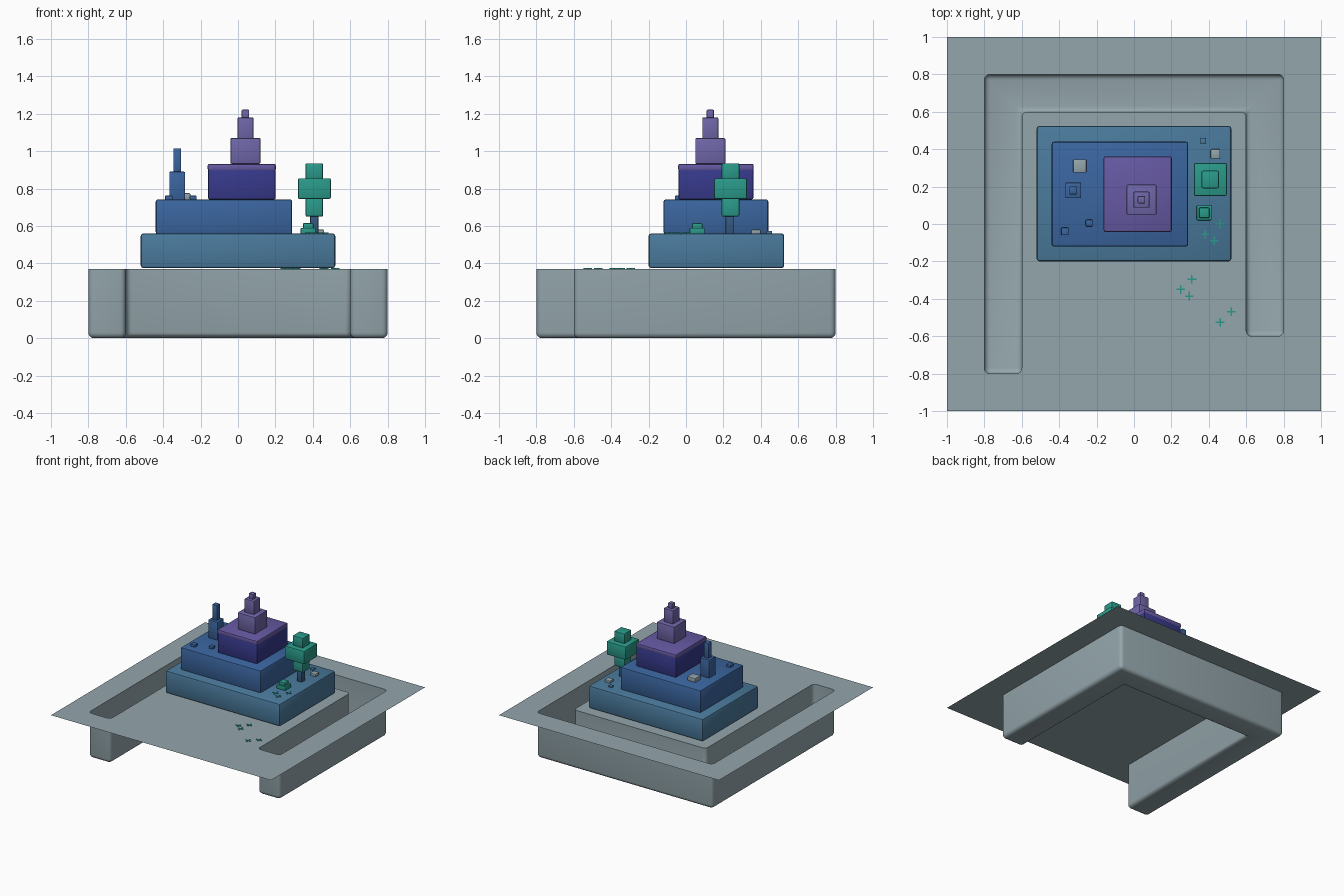
import bpy, bmesh
from mathutils import Vector

if "Cube" in bpy.data.objects:
    bpy.data.objects.remove(bpy.data.objects["Cube"])

def lin(h):
    out = []
    for i in (0, 2, 4):
        c = int(h[i:i + 2], 16) / 255
        out.append(c / 12.92 if c <= 0.04045 else ((c + 0.055) / 1.055) ** 2.4)
    return (*out, 1)

def mat(name, h):
    m = bpy.data.materials.new(name)
    m.diffuse_color = lin(h)
    m.use_nodes = True
    m.node_tree.nodes["Principled BSDF"].inputs["Base Color"].default_value = m.diffuse_color
    return m

GREY = mat("stone grey", "94A6AC")
TEALBLUE = mat("slate blue", "4A7A9C")
BLUE = mat("deep blue", "3A659F")
INDIGO = mat("dark indigo", "37398C")
PURPLE = mat("purple", "6659A3")
LAV = mat("lavender", "6F66A8")
GREEN = mat("teal green", "2A9A8A")
TRUNK = mat("trunk blue", "35597F")

def finish(name, bm, *mats):
    me = bpy.data.meshes.new(name)
    bm.to_mesh(me)
    bm.free()
    ob = bpy.data.objects.new(name, me)
    bpy.context.collection.objects.link(ob)
    for m in mats:
        me.materials.append(m)
    return ob

def smooth(ob, deg=40):
    bpy.ops.object.select_all(action='DESELECT')
    ob.select_set(True)
    bpy.context.view_layer.objects.active = ob
    bpy.ops.object.shade_smooth_by_angle(angle=deg * 3.14159 / 180)

def block(name, x0, x1, y0, y1, z0, z1, m, bev=0.008):
    bm = bmesh.new()
    bmesh.ops.create_cube(bm, size=1)
    for v in bm.verts:
        v.co = Vector(((x0 + x1) / 2 + v.co.x * (x1 - x0),
                       (y0 + y1) / 2 + v.co.y * (y1 - y0),
                       (z0 + z1) / 2 + v.co.z * (z1 - z0)))
    bmesh.ops.bevel(bm, geom=bm.edges[:], offset=bev, segments=2,
                    profile=0.5, affect='EDGES')
    ob = finish(name, bm, m)
    smooth(ob)
    return ob

def cube_at(name, x, y, s, z0, z1, m, bev=0.005):
    return block(name, x - s / 2, x + s / 2, y - s / 2, y + s / 2, z0, z1, m, bev)

# Ground sheet with a U-shaped trench sunk into it
TOP = 0.37
xs = ys = [-1, -0.8, -0.6, 0.6, 0.8, 1]

def trench(i, j):
    return (i == 1 and 1 <= j <= 3) or (j == 3 and 1 <= i <= 3) or (i == 3 and 2 <= j <= 3)

bm = bmesh.new()

def quad(*pts):
    bm.faces.new([bm.verts.new(p) for p in pts])

for i in range(5):
    for j in range(5):
        z = 0 if trench(i, j) else TOP
        a, b, c, d = xs[i], xs[i + 1], ys[j], ys[j + 1]
        quad((a, c, z), (b, c, z), (b, d, z), (a, d, z))
        if i < 4 and trench(i, j) != trench(i + 1, j):
            quad((b, c, 0), (b, d, 0), (b, d, TOP), (b, c, TOP))
        if j < 4 and trench(i, j) != trench(i, j + 1):
            quad((a, d, 0), (b, d, 0), (b, d, TOP), (a, d, TOP))
bmesh.ops.remove_doubles(bm, verts=bm.verts[:], dist=1e-4)
bmesh.ops.recalc_face_normals(bm, faces=bm.faces[:])
flat = [f for f in bm.faces if abs(f.normal.z) > 0.9]
if flat[0].normal.z < 0:
    bmesh.ops.reverse_faces(bm, faces=bm.faces[:])
bmesh.ops.dissolve_limit(bm, angle_limit=0.01, verts=bm.verts[:], edges=bm.edges[:])
edges = [e for e in bm.edges if len(e.link_faces) == 2
         and e.calc_face_angle(0) > 1 and min(v.co.z for v in e.verts) < 0.01]
bmesh.ops.bevel(bm, geom=edges, offset=0.03, segments=4, profile=0.5, affect='EDGES')
bmesh.ops.triangulate(bm, faces=[f for f in bm.faces if len(f.verts) > 4])
smooth(finish("ground_with_trench", bm, GREY))

# Stepped terraces
block("lower_terrace", -0.52, 0.52, -0.2, 0.525, 0.375, 0.56, TEALBLUE, 0.014)
block("middle_terrace", -0.44, 0.29, -0.12, 0.44, 0.555, 0.742, BLUE, 0.012)
upper = block("upper_terrace", -0.16, 0.2, -0.04, 0.36, 0.742, 0.905, INDIGO, 0.008)
block("upper_terrace_cap", -0.162, 0.202, -0.042, 0.362, 0.895, 0.932, PURPLE, 0.01)

# Stacked central tower
for n, s, z0, z1 in (("base", 0.16, 0.932, 1.07), ("middle", 0.086, 1.065, 1.18),
                     ("tip", 0.04, 1.175, 1.222)):
    cube_at("tower_" + n, 0.04, 0.13, s, z0, z1, LAV, 0.006)

# Small side tower
cube_at("side_tower_base", -0.325, 0.18, 0.084, 0.74, 0.89, BLUE)
cube_at("side_tower_top", -0.325, 0.18, 0.042, 0.885, 1.015, BLUE)

# Tree
cube_at("tree_trunk", 0.408, 0.235, 0.045, 0.555, 0.66, TRUNK)
for n, s, z0, z1 in (("lower", 0.094, 0.65, 0.75), ("middle", 0.176, 0.745, 0.855),
                     ("top", 0.094, 0.85, 0.935)):
    cube_at("tree_leaves_" + n, 0.408, 0.238, s, z0, z1, GREEN, 0.008)

# Bush
cube_at("bush_base", 0.375, 0.06, 0.08, 0.555, 0.59, GREEN)
cube_at("bush_top", 0.375, 0.06, 0.055, 0.585, 0.615, GREEN)

# Loose stones: x, y, size, base, height
for k, (x, y, s, z, h, m) in enumerate((
        (-0.29, 0.31, 0.07, 0.74, 0.035, GREY), (-0.37, -0.04, 0.04, 0.74, 0.022, BLUE),
        (-0.24, 0.005, 0.036, 0.74, 0.022, BLUE), (0.435, 0.375, 0.05, 0.558, 0.022, GREY),
        (0.37, 0.445, 0.03, 0.558, 0.015, TEALBLUE))):
    cube_at("stone_%d" % (k + 1), x, y, s, z, z + h, m, 0.004)

# Grass crosses lying on the ground and the lower terrace
bm = bmesh.new()
for x, y, z in ((0.25, -0.35, TOP), (0.31, -0.295, TOP), (0.295, -0.385, TOP),
                (0.52, -0.47, TOP), (0.46, -0.525, TOP),
                (0.46, 0.0, 0.56), (0.38, -0.055, 0.56), (0.43, -0.09, 0.56)):
    for w, d in ((0.046, 0.008), (0.008, 0.046)):
        for v in bmesh.ops.create_cube(bm, size=1)["verts"]:
            v.co = Vector((x + v.co.x * w, y + v.co.y * d, z + 0.001 + v.co.z * 0.006))
finish("grass_crosses", bm, GREEN)
